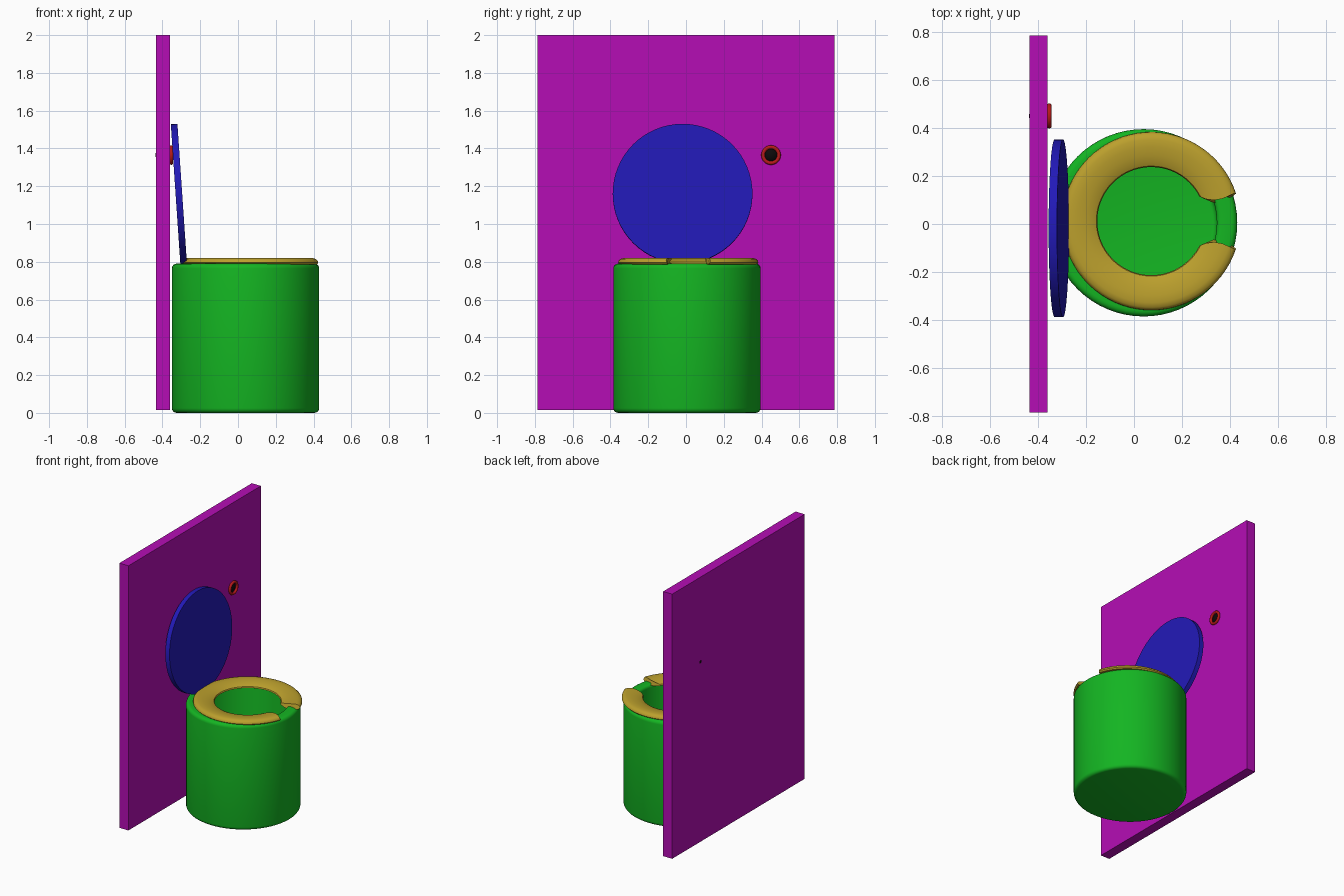
import bpy, bmesh, math
from mathutils import Matrix

if "Cube" in bpy.data.objects:
    bpy.data.objects.remove(bpy.data.objects["Cube"])


def paint(obj, name, rgb):
    mat = bpy.data.materials.get(name) or bpy.data.materials.new(name)
    mat.diffuse_color = (*rgb, 1)
    mat.use_nodes = True
    mat.node_tree.nodes["Principled BSDF"].inputs["Base Color"].default_value = mat.diffuse_color
    obj.data.materials.append(mat)


def finish(name, bm, rgb, smooth=True, angle=35):
    bmesh.ops.recalc_face_normals(bm, faces=bm.faces)
    mesh = bpy.data.meshes.new(name)
    bm.to_mesh(mesh)
    bm.free()
    obj = bpy.data.objects.new(name, mesh)
    bpy.context.collection.objects.link(obj)
    paint(obj, name + "_colour", rgb)
    if smooth:
        bpy.ops.object.select_all(action='DESELECT')
        bpy.context.view_layer.objects.active = obj
        obj.select_set(True)
        bpy.ops.object.shade_smooth_by_angle(angle=math.radians(angle))
    return obj


def skin(bm, rings, closed):
    """Bridge equal-length closed rings of vertices."""
    n = len(rings[0])
    for i in range(len(rings) if closed else len(rings) - 1):
        a, b = rings[i], rings[(i + 1) % len(rings)]
        for j in range(n):
            k = (j + 1) % n
            bm.faces.new((a[j], a[k], b[k], b[j]))


def corner(r, z, rad, a0, a1, steps=4):
    """Rounded profile corner around (r, z)."""
    return [(r + rad * math.cos(math.radians(a0 + (a1 - a0) * i / steps)),
             z + rad * math.sin(math.radians(a0 + (a1 - a0) * i / steps)))
            for i in range(steps + 1)]


# Wall panel
bm = bmesh.new()
bmesh.ops.create_cube(bm, size=1, matrix=Matrix.Translation((-0.3975, 0, 1.0075))
                      @ Matrix.Diagonal((0.075, 1.57, 1.985, 1)))
finish("wall", bm, (0.46, 0.004, 0.46), smooth=False)

# Hollow bowl: a turned profile with rounded edges
R, RI, H, FLOOR = 0.39, 0.305, 0.79, 0.10
profile = (corner(R - 0.025, 0.025, 0.025, -90, 0) + corner(R - 0.025, H - 0.025, 0.025, 0, 90)
           + corner(RI + 0.02, H - 0.02, 0.02, 90, 180)
           + corner(RI - 0.02, FLOOR + 0.02, 0.02, 0, -90))
N = 64
bm = bmesh.new()
rings = [[bm.verts.new((0.04 + r * math.cos(math.tau * j / N),
                        0.005 + r * math.sin(math.tau * j / N), z))
          for j in range(N)] for r, z in profile]
skin(bm, rings, False)
bm.faces.new(rings[0])
bm.faces.new(rings[-1])
finish("bowl", bm, (0.007, 0.46, 0.016))

# Open-front seat: domed cross-section (radius, height, end angle) swept in a C
section = [(0.225, 0.790, 27), (0.229, 0.799, 26), (0.245, 0.807, 22), (0.275, 0.815, 18.5),
           (0.310, 0.820, 17.5), (0.340, 0.820, 18), (0.359, 0.815, 18.5), (0.369, 0.805, 18.5),
           (0.371, 0.795, 18), (0.362, 0.786, 17.5), (0.320, 0.784, 15.5), (0.270, 0.784, 16.5),
           (0.235, 0.785, 24)]
S = 64
bm = bmesh.new()
rings = []
for i in range(S + 1):
    ring = []
    for r, z, end in section:
        a = math.radians(end + (360 - 2 * end) * i / S)
        ring.append(bm.verts.new((0.072 + r * math.cos(a), 0.012 + r * math.sin(a), z)))
    rings.append(ring)
skin(bm, rings, False)
for ring in (rings[0], rings[-1]):
    bm.faces.new(ring)
finish("seat", bm, (0.50, 0.35, 0.026))

# Raised lid leaning on the wall
bm = bmesh.new()
bmesh.ops.create_cone(bm, cap_ends=True, segments=64, radius1=0.37, radius2=0.37, depth=0.035,
                      matrix=Matrix.Translation((-0.313, -0.018, 1.16))
                      @ Matrix.Rotation(math.radians(90 - 3.9), 4, 'Y'))
finish("lid", bm, (0.016, 0.01, 0.48))

# Flush button: ball set in the wall with a ring around it
bm = bmesh.new()
bmesh.ops.create_uvsphere(bm, u_segments=32, v_segments=16, radius=0.046,
                          matrix=Matrix.Translation((-0.391, 0.45, 1.365)))
finish("button", bm, (0.004, 0.003, 0.003))

bm = bmesh.new()
rings = []
for i in range(48):
    a = math.tau * i / 48
    rings.append([bm.verts.new((-0.353 + 0.010 * math.sin(math.tau * j / 12),
                                0.45 + (0.042 + 0.010 * math.cos(math.tau * j / 12)) * math.cos(a),
                                1.365 + (0.042 + 0.010 * math.cos(math.tau * j / 12)) * math.sin(a)))
                  for j in range(12)])
skin(bm, rings, True)
finish("button_ring", bm, (0.48, 0.01, 0.01))
